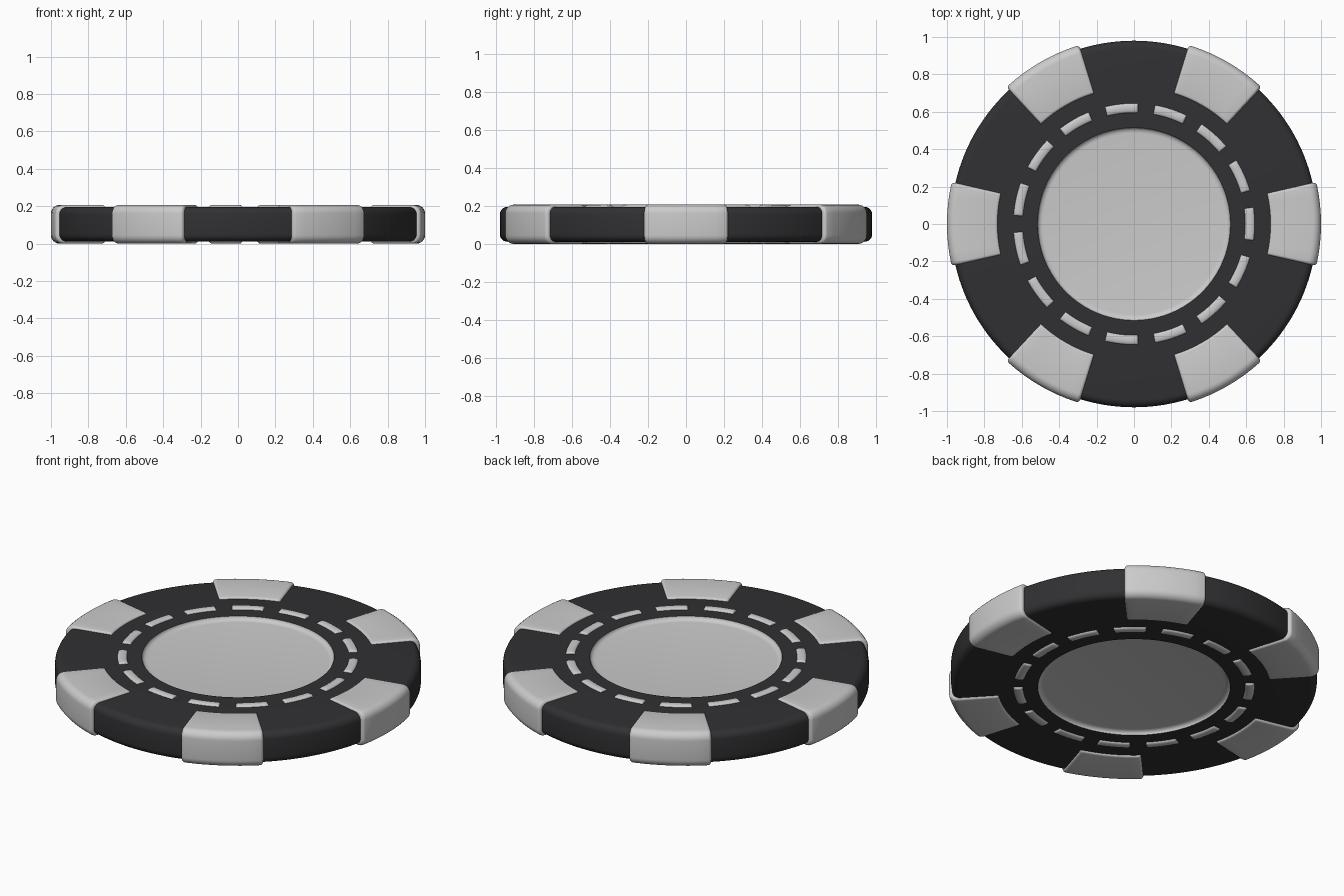
import bpy, bmesh
from math import sin, cos, pi, radians

if "Cube" in bpy.data.objects:
    bpy.data.objects.remove(bpy.data.objects["Cube"])

MID = 0.103      # half the chip thickness
FACE = 0.092     # half thickness of the dark body
black = bpy.data.materials.new("black_clay")
black.diffuse_color = (0.03, 0.03, 0.033, 1)
black.use_nodes = True
black.node_tree.nodes["Principled BSDF"].inputs["Base Color"].default_value = black.diffuse_color


def finish(name, bm, mat=None, angle=50):
    bmesh.ops.remove_doubles(bm, verts=bm.verts, dist=1e-5)
    bmesh.ops.recalc_face_normals(bm, faces=bm.faces)
    mesh = bpy.data.meshes.new(name)
    bm.to_mesh(mesh)
    bm.free()
    ob = bpy.data.objects.new(name, mesh)
    bpy.context.collection.objects.link(ob)
    if mat:
        mesh.materials.append(mat)
    bpy.ops.object.select_all(action='DESELECT')
    bpy.context.view_layer.objects.active = ob
    ob.select_set(True)
    bpy.ops.object.shade_smooth_by_angle(angle=radians(angle))
    return ob


def sheet(bm, rows):
    """Skin a grid of points."""
    grid = [[bm.verts.new(p) for p in row] for row in rows]
    for a, b in zip(grid, grid[1:]):
        for i in range(len(a) - 1):
            bm.faces.new((a[i], a[i + 1], b[i + 1], b[i]))


def polar(r, ang, z):
    return (r * cos(ang), r * sin(ang), MID + z)


def lathe(bm, profile, steps=144):
    sheet(bm, [[polar(r, 2 * pi * k / steps, z) for r, z in profile]
               for k in range(steps + 1)])


def corner(r, z, rad, n=6):
    """Rounded outer corner ending at radius r, height z."""
    return [(r - rad + rad * sin(pi / 2 * k / n), z - rad + rad * cos(pi / 2 * k / n))
            for k in range(n + 1)]


def mirrored(profile):
    return profile + [(r, -z) for r, z in reversed(profile)]


def raised_pad(bm, centre, half, base, top, edge, steps=8):
    """Pad sweeping around the axis whose ends roll down from top to base."""
    ease = [(edge * (1 - cos(pi / 2 * k / 4)), sin(pi / 2 * k / 4)) for k in range(5)]
    left = [(-half + d, t) for d, t in ease]
    inner = half - edge
    flat = [(-inner + 2 * inner * k / steps, 1) for k in range(1, steps)]
    right = [(-a, t) for a, t in reversed(left)]
    sheet(bm, [[polar(b[0] + (p[0] - b[0]) * t, centre + a, b[1] + (p[1] - b[1]) * t)
                for b, p in zip(base, top)] for a, t in left + flat + right])


# dark body ring
bm = bmesh.new()
lathe(bm, mirrored([(0.515, FACE)] + corner(0.98, FACE, 0.04)))
finish("chip_body", bm, black)

# recessed centre discs with a curved rim, top and bottom
for name, s in (("centre_disc_top", 1), ("centre_disc_bottom", -1)):
    bm = bmesh.new()
    rim = [(0.485 + 0.03 * sin(pi / 2 * k / 5),
            FACE - 0.022 * cos(pi / 2 * k / 5)) for k in range(6)]
    lathe(bm, [(r, s * z) for r, z in [(0, FACE - 0.022)] + rim])
    finish(name, bm)

# six raised edge inserts wrapping over the rim
inner_top = [(0.73, FACE - 0.003), (0.731, 0.097), (0.736, 0.101), (0.744, MID)]
inner_base = [(r, FACE - 0.003) for r, z in inner_top]
top = mirrored(inner_top + corner(1.0, MID, 0.045))
base = mirrored(inner_base + corner(0.977, FACE - 0.003, 0.04))
for i in range(6):
    bm = bmesh.new()
    raised_pad(bm, radians(60 * i), radians(13), base, top, radians(1))
    finish(f"edge_insert_{i + 1}", bm)

# ring of fifteen small rounded dashes on each face
for name, s in (("dash_top", 1), ("dash_bottom", -1)):
    arc = [(0.62 - 0.026 * cos(pi * k / 8),
            FACE - 0.003 + 0.014 * sin(pi * k / 8) ** 0.7) for k in range(9)]
    top = [(r, s * z) for r, z in arc]
    base = [(r, s * (FACE - 0.003)) for r, z in arc]
    for i in range(15):
        bm = bmesh.new()
        raised_pad(bm, radians(24 * i), radians(8), base, top, radians(1), 6)
        ob = finish(f"{name}_{i + 1}", bm)
        # open sheets: make sure they face outwards
        if sum(p.normal.z * p.area for p in ob.data.polygons) * s < 0:
            ob.data.flip_normals()
